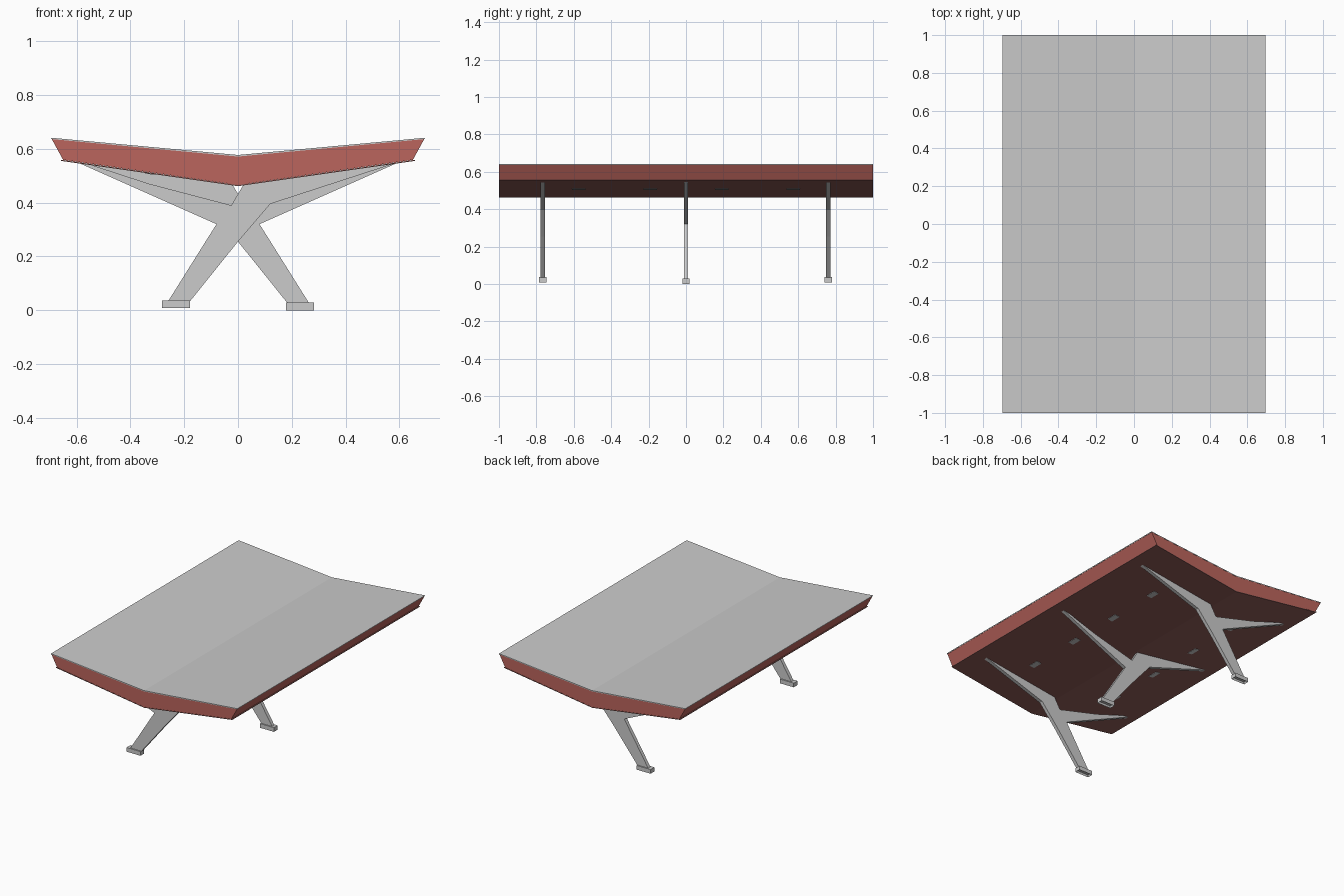
import bpy, bmesh
from mathutils import Matrix

if "Cube" in bpy.data.objects:
    bpy.data.objects.remove(bpy.data.objects["Cube"])


def material(name, color):
    m = bpy.data.materials.new(name)
    m.diffuse_color = color
    m.use_nodes = True
    m.node_tree.nodes["Principled BSDF"].inputs["Base Color"].default_value = m.diffuse_color
    return m


def finish(bm, name, mat=None):
    bmesh.ops.recalc_face_normals(bm, faces=bm.faces)
    me = bpy.data.meshes.new(name)
    bm.to_mesh(me)
    bm.free()
    ob = bpy.data.objects.new(name, me)
    bpy.context.collection.objects.link(ob)
    if mat:
        me.materials.append(mat)
    return ob


def prism(name, profile, y0, y1, mat=None):
    """Extrude an x-z outline along y."""
    bm = bmesh.new()
    face = bm.faces.new([bm.verts.new((x, y0, z)) for x, z in profile])
    ext = bmesh.ops.extrude_face_region(bm, geom=[face])
    verts = [g for g in ext["geom"] if isinstance(g, bmesh.types.BMVert)]
    bmesh.ops.translate(bm, verts=verts, vec=(0, y1 - y0, 0))
    return finish(bm, name, mat)


def vee(w_top, z_top, zc_top, w_bot, z_bot, zc_bot):
    """Shallow V cross-section, symmetric in x."""
    return [(-w_top, z_top), (0, zc_top), (w_top, z_top),
            (w_bot, z_bot), (0, zc_bot), (-w_bot, z_bot)]


red = material("fascia_red", (0.5, 0.13, 0.11, 1))
dark = material("soffit_dark_red", (0.28, 0.11, 0.10, 1))

# Butterfly roof: grey sheet, red slanted fascia body, thin soffit lip
prism("roof_sheet", vee(0.695, 0.641, 0.577, 0.693, 0.636, 0.571), -1, 1)
prism("roof_fascia", vee(0.692, 0.636, 0.571, 0.65, 0.559, 0.466), -0.999, 0.999, red)
prism("roof_soffit", vee(0.657, 0.559, 0.466, 0.657, 0.555, 0.461), -1, 1, dark)

# Y-shaped supports, the middle one mirrored
frame = [(-0.265, 0.025), (-0.185, 0.025), (0.0, 0.255), (0.12, 0.395),
         (0.59, 0.548), (0.02, 0.466), (-0.025, 0.39), (-0.33, 0.47),
         (-0.56, 0.545), (-0.60, 0.551), (-0.08, 0.32)]
for tag, y, side, lift in (("front", -0.765, 1, 0.008),
                           ("middle", 0.0, -1, 0.0),
                           ("back", 0.76, 1, 0.008)):
    prism(tag + "_support", [(x * side, z) for x, z in frame], y - 0.012, y + 0.012)

    # Base shoe with a hollow underside
    bm = bmesh.new()
    bmesh.ops.create_cube(bm, size=1, matrix=Matrix.Translation((-0.23 * side, y, 0.014 + lift))
                          @ Matrix.Diagonal((0.104, 0.04, 0.028, 1)))
    bm.normal_update()
    bottom = min(bm.faces, key=lambda f: f.calc_center_median().z)
    bmesh.ops.inset_region(bm, faces=[bottom], thickness=0.008)
    bmesh.ops.translate(bm, verts=bottom.verts[:], vec=(0, 0, 0.012))
    if lift == 0:
        bmesh.ops.recalc_face_normals(bm, faces=bm.faces)
    finish(bm, tag + "_shoe")

# Small lamps on the underside, four per slope
for side, label in ((-1, "left"), (1, "right")):
    for i in range(4):
        y = -0.573 + 0.382 * i
        lamp = [(side * 0.29, 0.505), (side * 0.36, 0.515),
                (side * 0.36, 0.504), (side * 0.29, 0.4985)]
        lamp = [(side * 0.31, 0.509), (side * 0.345, 0.514),
                (side * 0.345, 0.508), (side * 0.31, 0.503)]
        prism(f"{label}_lamp_{i + 1}", lamp, y - 0.036, y + 0.036)
